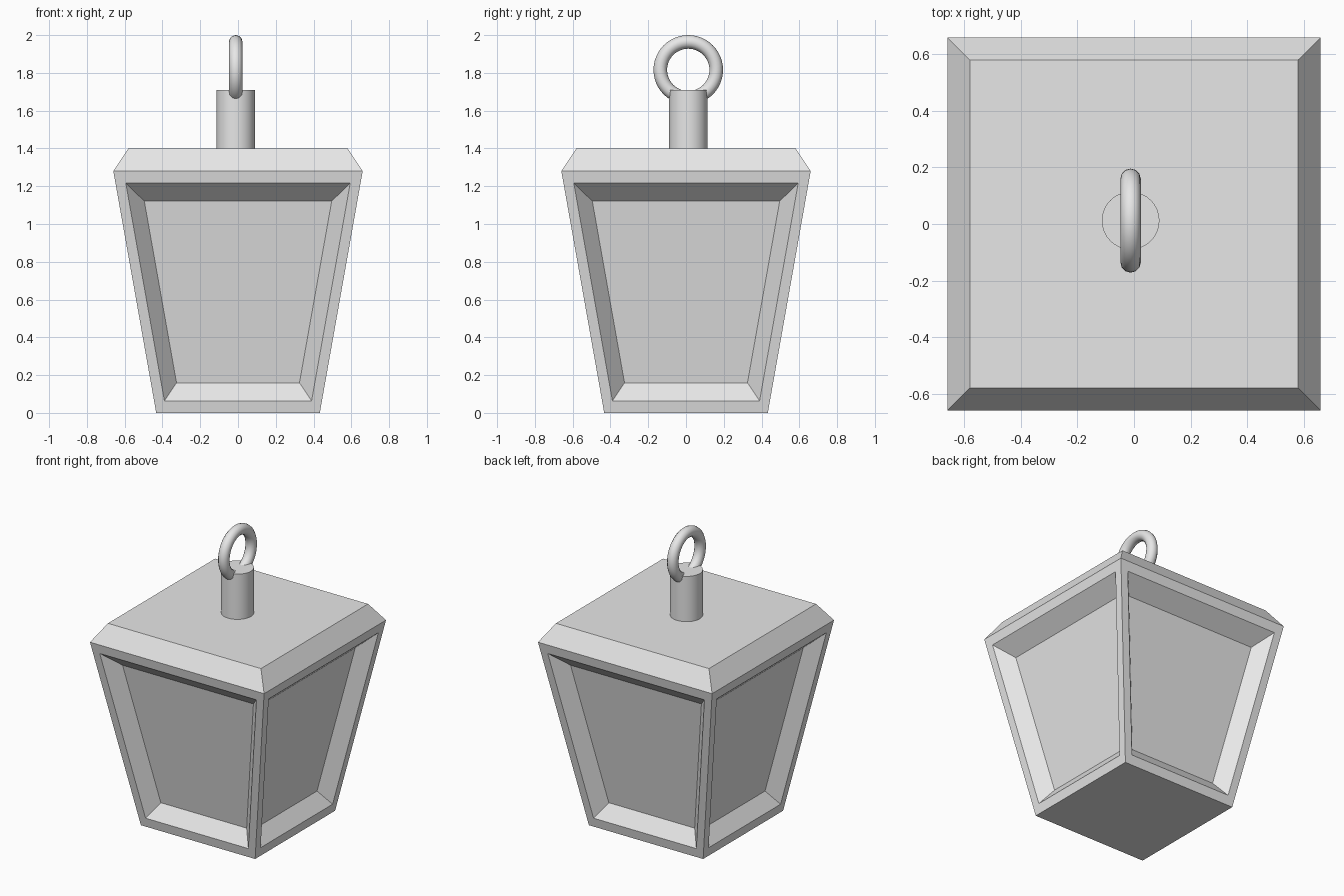
import bpy, bmesh
from math import pi
from mathutils import Matrix, Vector

cube = bpy.data.objects.get("Cube")
if cube:
    bpy.data.objects.remove(cube, do_unlink=True)

grey = bpy.data.materials.new("light_grey")
grey.use_nodes = True
grey.diffuse_color = (0.8, 0.8, 0.8, 1)
grey.node_tree.nodes["Principled BSDF"].inputs["Base Color"].default_value = (0.8, 0.8, 0.8, 1)

BASE, SHOULDER, LID = 0.433, 0.66, 0.58      # half widths
BODY_H, LID_H = 1.28, 1.4
RIM, PANEL = 0.9, 0.835                      # frame opening and recess scales
CX, CY = -0.012, 0.012                       # hanger position


def finish(obj, name):
    obj.name = name
    obj.data.name = name
    obj.data.materials.append(grey)
    return obj


def add_body():
    """Tapered square body with a recessed panel on each side and a bevelled lid."""
    bm = bmesh.new()

    def quad(points):
        bm.faces.new([bm.verts.new(p) for p in points])

    def bridge(a, b):
        for i in range(4):
            j = (i + 1) % 4
            quad([a[i], a[j], b[j], b[i]])

    def square(half, z):
        return [Vector((x * half, y * half, z))
                for x, y in ((-1, -1), (1, -1), (1, 1), (-1, 1))]

    bottom, shoulder, lid = square(BASE, 0), square(SHOULDER, BODY_H), square(LID, LID_H)
    quad(bottom[::-1])
    bridge(shoulder, lid)
    quad(lid)

    # Frame, sloping reveal and panel of one side, turned around the body
    outer = [bottom[0], bottom[1], shoulder[1], shoulder[0]]
    face_centre = sum(outer, Vector()) / 4
    body_centre = Vector((0, 0, BODY_H / 2))
    rim = [face_centre + (p - face_centre) * RIM for p in outer]
    panel = [body_centre + (p - body_centre) * PANEL for p in rim]
    for k in range(4):
        turn = Matrix.Rotation(k * pi / 2, 3, 'Z')
        o, r, p = ([turn @ v for v in loop] for loop in (outer, rim, panel))
        bridge(o, r)
        bridge(r, p)
        quad(p)

    bmesh.ops.remove_doubles(bm, verts=bm.verts, dist=0.0005)
    bmesh.ops.recalc_face_normals(bm, faces=bm.faces)
    mesh = bpy.data.meshes.new("lantern_body")
    bm.to_mesh(mesh)
    bm.free()
    obj = bpy.data.objects.new("lantern_body", mesh)
    bpy.context.collection.objects.link(obj)
    finish(obj, "lantern_body")


add_body()

# Hanger post
bpy.ops.mesh.primitive_cylinder_add(vertices=32, radius=0.102, depth=0.33,
                                    location=(CX, CY, 1.545))
finish(bpy.context.object, "hanger_post")
bpy.ops.object.shade_smooth_by_angle()

# Hanging ring
bpy.ops.mesh.primitive_torus_add(major_segments=48, minor_segments=12,
                                 major_radius=0.148, minor_radius=0.036,
                                 location=(CX, CY, 1.816), rotation=(0, pi / 2, 0))
finish(bpy.context.object, "hanging_ring")
bpy.ops.object.shade_smooth_by_angle(angle=pi / 4)
